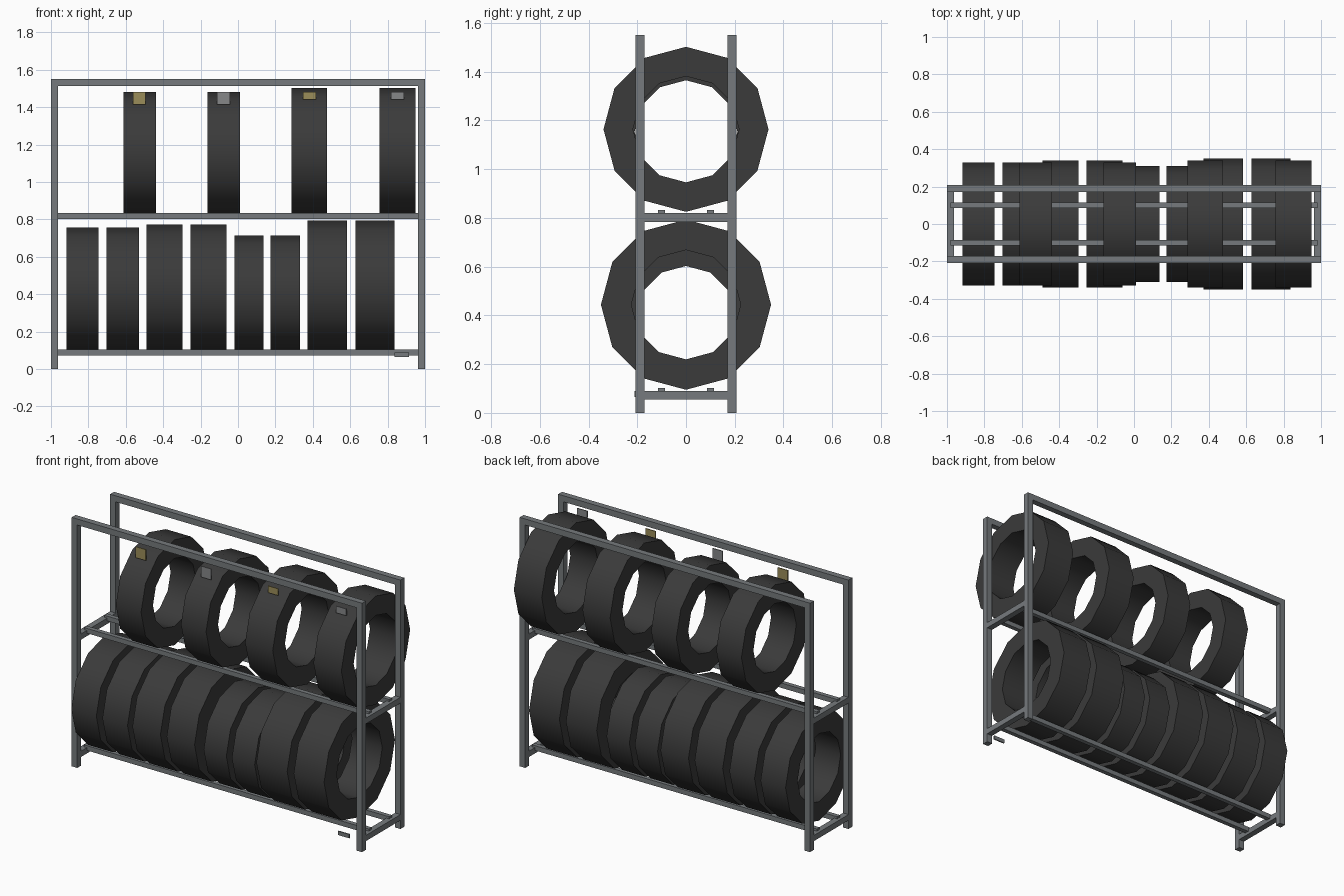
import bpy, bmesh, math
from mathutils import Vector, Matrix

cube = bpy.data.objects.get("Cube")
if cube:
    bpy.data.objects.remove(cube, do_unlink=True)


def material(name, color):
    mat = bpy.data.materials.new(name)
    mat.use_nodes = True
    rgba = (*color, 1)
    mat.diffuse_color = rgba
    mat.node_tree.nodes["Principled BSDF"].inputs["Base Color"].default_value = rgba
    return mat


STEEL = material("grey steel", (0.18, 0.195, 0.205))
RUBBER = material("black rubber", (0.043, 0.043, 0.043))
YELLOW = material("yellow tag", (0.33, 0.27, 0.10))
SILVER = material("silver tag", (0.24, 0.245, 0.25))


def finish(bm, name, mat):
    bmesh.ops.recalc_face_normals(bm, faces=bm.faces)
    mesh = bpy.data.meshes.new(name)
    bm.to_mesh(mesh)
    bm.free()
    mesh.materials.append(mat)
    obj = bpy.data.objects.new(name, mesh)
    bpy.context.collection.objects.link(obj)
    return obj


def box(name, center, size, mat=STEEL):
    bm = bmesh.new()
    place = Matrix.Translation(center) @ Matrix.Diagonal((*size, 1))
    bmesh.ops.create_cube(bm, size=1, matrix=place)
    return finish(bm, name, mat)


def tire(name, x0, x1, bottom, top):
    """Twelve-sided ring around the x axis, with a square section."""
    outer = (top - bottom) / 2
    inner = outer * 0.643
    axis_z = (top + bottom) / 2
    bm = bmesh.new()
    section = [bm.verts.new((x, 0, axis_z + r))
               for x, r in ((x0, outer), (x1, outer), (x1, inner), (x0, inner))]
    edges = [bm.edges.new((section[i], section[(i + 1) % 4])) for i in range(4)]
    bmesh.ops.spin(bm, geom=section + edges, cent=Vector((0, 0, axis_z)),
                   axis=(1, 0, 0), angle=math.tau, steps=12, use_merge=False)
    bmesh.ops.remove_doubles(bm, verts=bm.verts, dist=0.0005)
    obj = finish(bm, name, RUBBER)
    bpy.ops.object.select_all(action="DESELECT")
    obj.select_set(True)
    bpy.context.view_layer.objects.active = obj
    bpy.ops.object.shade_smooth_by_angle(angle=math.radians(40))


# Rack frame: posts and top rails
BAR = 0.038
POST_X, POST_Y, HEIGHT = 0.981, 0.189, 1.55
for side, y in (("front", -POST_Y), ("back", POST_Y)):
    for hand, x in (("right", -POST_X), ("left", POST_X)):
        box(f"{side}_{hand}_post", (x, y, HEIGHT / 2), (BAR, BAR, HEIGHT))
    box(f"{side}_top_rail", (0, y, HEIGHT - BAR / 2), (2 * POST_X - BAR, BAR, BAR))

# Two shelves: end crossbars carrying a pair of thin rails
for level, z in (("lower", 0.072), ("upper", 0.802)):
    for hand, x in (("right", -POST_X), ("left", POST_X)):
        box(f"{level}_{hand}_crossbar", (x, 0, z), (BAR, 2 * POST_Y - BAR, 0.036))
    for side, y in (("front", -0.1), ("back", 0.1)):
        box(f"{level}_{side}_shelf_rail", (0, y, z + 0.016), (2 * POST_X, 0.028, 0.03))

# Tires on the lower shelf: x range and top height
LOWER = [(-0.917, -0.745, 0.755), (-0.703, -0.53, 0.755),
         (-0.49, -0.297, 0.773), (-0.254, -0.062, 0.773),
         (-0.02, 0.136, 0.713), (0.174, 0.331, 0.713),
         (0.371, 0.583, 0.793), (0.628, 0.837, 0.793)]
for i, (x0, x1, top) in enumerate(LOWER):
    tire(f"lower_tire_{i + 1}", x0, x1, 0.095, top)

# Tires on the upper shelf
UPPER = [(-0.612, -0.438, 1.482), (-0.163, 0.01, 1.482),
         (0.286, 0.476, 1.502), (0.757, 0.949, 1.502)]
for i, (x0, x1, top) in enumerate(UPPER):
    tire(f"upper_tire_{i + 1}", x0, x1, 0.825, top)

# Price tags in line with the front top rail
TAGS = [(-0.528, 1.414, YELLOW), (-0.078, 1.414, SILVER),
        (0.383, 1.44, YELLOW), (0.853, 1.44, SILVER)]
for i, (x, low, mat) in enumerate(TAGS):
    box(f"price_tag_{i + 1}", (x, -0.2, (low + 1.482) / 2), (0.069, 0.006, 1.482 - low), mat)

# Small plate at the foot of the rack
box("foot_plate", (0.876, -0.208, 0.077), (0.077, 0.008, 0.024))
